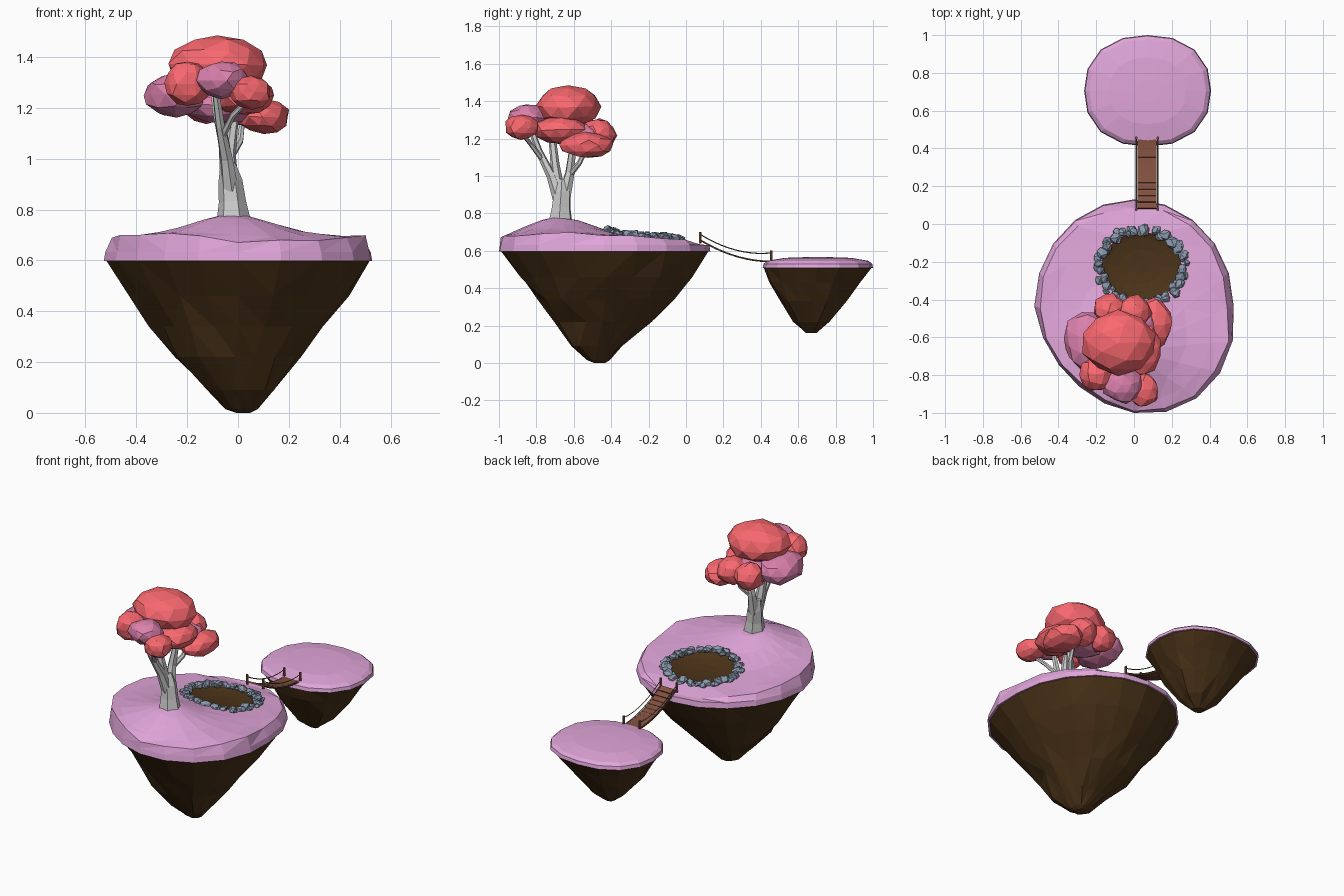
import bpy, bmesh, math, random
from mathutils import Vector, Matrix

if "Cube" in bpy.data.objects:
    bpy.data.objects.remove(bpy.data.objects["Cube"])

random.seed(7)
jit = lambda a: random.uniform(-a, a)


def material(name, rgb):
    m = bpy.data.materials.new(name)
    m.diffuse_color = (*rgb, 1)
    m.use_nodes = True
    m.node_tree.nodes["Principled BSDF"].inputs["Base Color"].default_value = m.diffuse_color
    return m


PINK = material("pink_grass", (.75, .38, .7))
EARTH = material("earth", (.068, .032, .009))
RED = material("red_leaves", (.95, .14, .16))
ROSE = material("rose_leaves", (.72, .22, .42))
STONE = material("blue_stone", (.25, .31, .41))
WOOD = material("wood", (.22, .08, .05))
ROPE = material("rope", (.2, .13, .07))


def finish(bm, name, mat=None):
    bmesh.ops.recalc_face_normals(bm, faces=bm.faces[:])
    me = bpy.data.meshes.new(name)
    bm.to_mesh(me)
    bm.free()
    ob = bpy.data.objects.new(name, me)
    bpy.context.collection.objects.link(ob)
    if mat:
        me.materials.append(mat)
    return ob


def loft(name, rings, mat):
    """Closed low-poly solid through rings of points."""
    bm = bmesh.new()
    loops = [[bm.verts.new(p) for p in r] for r in rings]
    n = len(loops[0])
    for a, b in zip(loops, loops[1:]):
        for i in range(n):
            bm.faces.new((a[i], a[(i + 1) % n], b[(i + 1) % n], b[i]))
    bm.faces.new(loops[0])
    bm.faces.new(loops[-1])
    bmesh.ops.triangulate(bm, faces=bm.faces[:])
    return finish(bm, name, mat)


def ellipse(cx, cy, rx, ry, n, height, j=0, power=2, skew=0):
    """Ring of points; skew swells the front right and trims the front left."""
    pts = []
    for i in range(n):
        a = 2 * math.pi * i / n
        c, s = math.cos(a), math.sin(a)
        k = (1 + jit(j)) / (abs(c) ** power + abs(s) ** power) ** (1 / power)
        if s < 0:
            k *= 1 - skew * c * s
        x, y = cx + rx * k * c, cy + ry * k * s
        pts.append((x, y, height(x, y) if callable(height) else height))
    return pts


def tube(name, paths, mat=None, res=1):
    """Faceted tubes through (x, y, z, radius) points."""
    cu = bpy.data.curves.new(name, 'CURVE')
    cu.dimensions = '3D'
    cu.bevel_depth = 1
    cu.bevel_resolution = res
    cu.use_fill_caps = True
    for path in paths:
        s = cu.splines.new('POLY')
        s.points.add(len(path) - 1)
        s.use_smooth = False
        for p, (x, y, z, r) in zip(s.points, path):
            p.co = (x, y, z, 1)
            p.radius = r
    ob = bpy.data.objects.new(name, cu)
    bpy.context.collection.objects.link(ob)
    if mat:
        cu.materials.append(mat)
    return ob


def ground(x, y):
    hill = .085 * math.exp(-((x + .02) ** 2 + (y + .67) ** 2) / .05)
    v = (y + .435) / .565
    return .685 - .05 * (y + .435) + hill - (.035 if v > 0 else .055) * v ** 4


# Main island: earth cone and grass cap
N, SKEW = 20, .14
earth = [(.605, 0, -.435, .522, .56, 0), (.46, 0, -.42, .425, .465, .03), (.34, 0, -.43, .335, .365, .05),
         (.22, -.01, -.447, .245, .265, .07), (.09, .015, -.475, .135, .14, .1), (.015, .015, -.465, .06, .06, .1),
         (0, .02, -.46, .03, .03, .1)]
loft("main_island_earth", [ellipse(cx, cy, rx, ry, N, z, j, 2, SKEW) for z, cx, cy, rx, ry, j in earth], EARTH)
rings = [ellipse(0, -.435, .528, .565, N, .597, 0, 2, SKEW), ellipse(0, -.435, .522, .56, N, .632, 0, 2, SKEW)]
for s in (.95, .8, .55, .3, .12):
    c = 1 - s
    rings.append(ellipse(-.02 * c, -.435 - .235 * c, .528 * s, .565 * s, N,
                         lambda x, y: ground(x, y) + (jit(.008) if s == .95 else 0), .015, 2, SKEW))
cap = loft("main_island_grass", rings, PINK)

# Small island
earth = [(.515, .072, .705, .33, .292, 0), (.43, .075, .69, .27, .24, .03), (.33, .075, .68, .2, .18, .06),
         (.22, .075, .67, .11, .095, .1), (.16, .075, .67, .035, .03, .1)]
loft("small_island_earth", [ellipse(cx, cy, rx, ry, 16, z, j, 2.3) for z, cx, cy, rx, ry, j in earth], EARTH)
loft("small_island_grass", [ellipse(.072, .705, .336 * s, .295 * s, 16, z, 0, 2.3) for s, z in
                            ((1, .508), (.985, .53), (.92, .546), (.6, .562), (.2, .566))], PINK)

# Pond pit: hole through the grass with an earth bowl inside
PX, PY = .04, -.225
cutter = loft("pond_cutter", [ellipse(PX, PY, .213, .183, 20, z) for z in (.58, .85)], None)
cutter.hide_render = True
cutter.hide_viewport = True
mod = cap.modifiers.new("pond_hole", 'BOOLEAN')
mod.operation = 'DIFFERENCE'
mod.solver = 'EXACT'
mod.object = cutter
bowl = [ellipse(PX, PY, .216, .186, 20, .605)]
for s, drop in ((1, .004), (.8, .018), (.5, .03), (.2, .034)):
    bowl.append(ellipse(PX, PY, .216 * s, .186 * s, 20, lambda x, y: ground(x, y) - drop))
loft("pond_bed", bowl, EARTH)

# Ring of stones around the pond
bm = bmesh.new()
for count, rx, ry, size, lift in ((25, .222, .193, .03, .008), (20, .236, .206, .022, .004), (16, .21, .18, .02, .004)):
    for i in range(count):
        a = 2 * math.pi * (i + jit(.3)) / count
        w = 1 + jit(.035)
        x, y = PX + rx * w * math.cos(a), PY + ry * w * math.sin(a)
        k = size * random.uniform(.7, 1.2)
        m = (Matrix.Translation((x, y, ground(x, y) + lift)) @ Matrix.Rotation(a + jit(.6), 4, 'Z')
             @ Matrix.Rotation(jit(.5), 4, 'X') @ Matrix.Diagonal((k, k * 1.15, k * .75, 1)))
        vs = bmesh.ops.create_icosphere(bm, subdivisions=1, radius=1, matrix=m)['verts']
        for v in vs:
            v.co += Vector((jit(.006), jit(.006), jit(.004)))
finish(bm, "pond_stones", STONE)

# Tree trunk and branches
tube("tree_trunk", [
    [(-.018, -.67, .765, .066), (-.022, -.667, .83, .054), (-.03, -.662, .91, .048), (-.04, -.66, .98, .03)],
    [(-.03, -.68, .88, .034), (-.045, -.72, 1.0, .026), (-.07, -.785, 1.13, .019), (-.09, -.84, 1.28, .014)],
    [(-.06, -.77, 1.09, .014), (-.02, -.83, 1.17, .012), (.04, -.88, 1.23, .01)],
    [(-.045, -.685, .96, .03), (-.055, -.7, 1.06, .024), (-.085, -.715, 1.2, .02), (-.09, -.69, 1.32, .016)],
    [(-.03, -.65, .89, .036), (-.035, -.62, 1.02, .026), (-.015, -.605, 1.16, .018), (0, -.58, 1.3, .014)],
    [(-.03, -.62, 1.01, .018), (.008, -.57, 1.07, .014), (.018, -.53, 1.15, .011)]])

# Foliage clumps: centre, radii, colour
clumps = [((-.08, -.63, 1.37), (.195, .17, .115), RED), ((.1, -.53, 1.165), (.105, .145, .068), RED),
          ((.02, -.67, 1.245), (.125, .145, .075), RED), ((-.06, -.85, 1.31), (.105, .1, .075), ROSE),
          ((.05, -.88, 1.26), (.085, .092, .065), RED), ((-.2, -.8, 1.295), (.09, .09, .09), RED),
          ((-.25, -.62, 1.25), (.12, .165, .088), ROSE), ((-.13, -.46, 1.22), (.085, .09, .085), RED),
          ((0, -.475, 1.22), (.09, .1, .085), RED), ((-.04, -.56, 1.21), (.17, .14, .075), ROSE)]
for i, (c, r, mat) in enumerate(clumps):
    bm = bmesh.new()
    m = Matrix.Translation(c) @ Matrix.Diagonal((*r, 1)) @ Matrix.Rotation(i * 1.3, 4, 'Z')
    bmesh.ops.create_icosphere(bm, subdivisions=2, radius=1, matrix=m)
    for v in bm.verts:
        v.co += Vector((jit(.009), jit(.009), jit(.004) if v.co.z < 1.45 else 0))
    finish(bm, f"foliage_{i + 1}", mat)

# Hanging bridge: planks, posts and ropes
def sag(t, z0, z1, d):
    return z0 + (z1 - z0) * t - d * 4 * t * (1 - t)


Y0, LEN = .08, .375
bm = bmesh.new()
for i in range(11):
    t = (i + .5) / 11
    z = sag(t, .655, .543, .028)
    slope = math.atan2(sag(t + .05, .655, .543, .028) - sag(t - .05, .655, .543, .028), .1 * LEN)
    m = (Matrix.Translation((.068, Y0 + LEN * t, z)) @ Matrix.Rotation(slope, 4, 'X')
         @ Matrix.Diagonal((.1, .034, .009, 1)))
    bmesh.ops.create_cube(bm, size=1, matrix=m)
finish(bm, "bridge_planks", WOOD)

ropes, posts = [], []
for x in (.012, .126):
    for z0, z1, d in ((.685, .588, .033), (.655, .543, .028)):
        ropes.append([(x, Y0 + LEN * k / 10, sag(k / 10, z0, z1, d), .003) for k in range(11)])
    for y, z in ((Y0 - .003, .64), (Y0 + LEN, .54)):
        posts.append([(x, y, z, .008), (x, y, z + .06, .008)])
tube("bridge_ropes", ropes, ROPE, 0)
tube("bridge_posts", posts, WOOD, 1)
